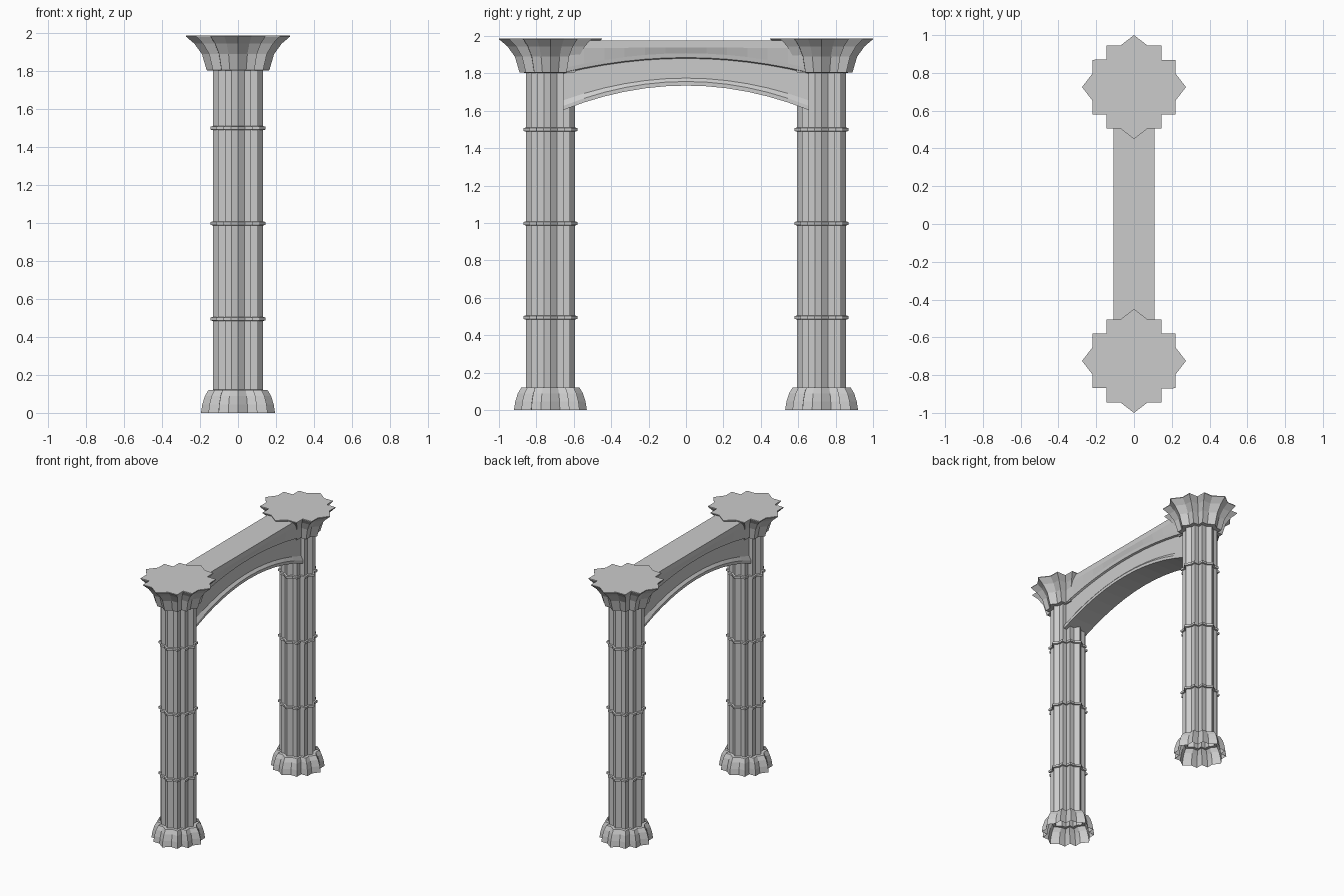
import bpy, bmesh

if "Cube" in bpy.data.objects:
    bpy.data.objects.remove(bpy.data.objects["Cube"])

COL_Y = 0.725
# one arm of the pointed, stepped column outline (unit tip radius)
ARM = [(1, 0), (0.8, 0.26), (0.8, 0.525), (0.53, 0.525), (0.525, 0.8), (0.26, 0.8)]


def outline():
    pts = []
    for k in range(4):
        for x, y in ARM:
            for _ in range(k):
                x, y = -y, x
            pts.append((x, y))
    return pts


def loft(name, loops, cap_start=False, cap_end=False):
    """Skin a list of equally sized closed loops of 3D points."""
    bm = bmesh.new()
    rows = [[bm.verts.new(p) for p in loop] for loop in loops]
    n = len(rows[0])
    for a, b in zip(rows, rows[1:]):
        for i in range(n):
            j = (i + 1) % n
            bm.faces.new((a[i], a[j], b[j], b[i]))
    if cap_start:
        bm.faces.new(rows[0][::-1])
    if cap_end:
        bm.faces.new(rows[-1])
    bmesh.ops.recalc_face_normals(bm, faces=bm.faces[:])
    me = bpy.data.meshes.new(name)
    bm.to_mesh(me)
    bm.free()
    ob = bpy.data.objects.new(name, me)
    bpy.context.collection.objects.link(ob)
    return ob


def star_part(name, cy, profile, **caps):
    loops = [[(x * r, cy + y * r, z) for x, y in outline()] for r, z in profile]
    return loft(name, loops, **caps)


for side, cy in (("front", -COL_Y), ("back", COL_Y)):
    # flared foot, open underneath
    star_part(side + "_base", cy,
              [(0.195, 0), (0.188, 0.045), (0.174, 0.09), (0.156, 0.12), (0.13, 0.122)])
    # shaft
    star_part(side + "_shaft", cy, [(0.131, 0.12), (0.131, 1.81)])
    # thin bands around the shaft
    for i, z in enumerate((0.495, 0.998, 1.5)):
        star_part(f"{side}_band_{i + 1}", cy,
                  [(0.13, z - 0.011), (0.144, z - 0.008), (0.144, z + 0.008), (0.13, z + 0.011)])
    # flared capital
    star_part(side + "_capital", cy,
              [(0.13, 1.803), (0.165, 1.805), (0.19, 1.89), (0.23, 1.945), (0.275, 1.983), (0.275, 1.988)],
              cap_end=True)

# moulded arch: half section as (half width, z at middle, z at ends)
SECTION = [(0.095, 1.735, 1.605), (0.095, 1.757, 1.627), (0.078, 1.775, 1.657),
           (0.078, 1.880, 1.800), (0.092, 1.885, 1.806), (0.096, 1.908, 1.828),
           (0.108, 1.938, 1.935), (0.108, 1.976, 1.976)]
STEPS, HALF = 12, 0.655
arch = []
for i in range(STEPS + 1):
    t = 2 * i / STEPS - 1
    right = [(w, t * HALF, zm + (ze - zm) * t * t) for w, zm, ze in SECTION]
    arch.append(right + [(-x, y, z) for x, y, z in reversed(right)])
loft("arch", arch, cap_start=True, cap_end=True)
